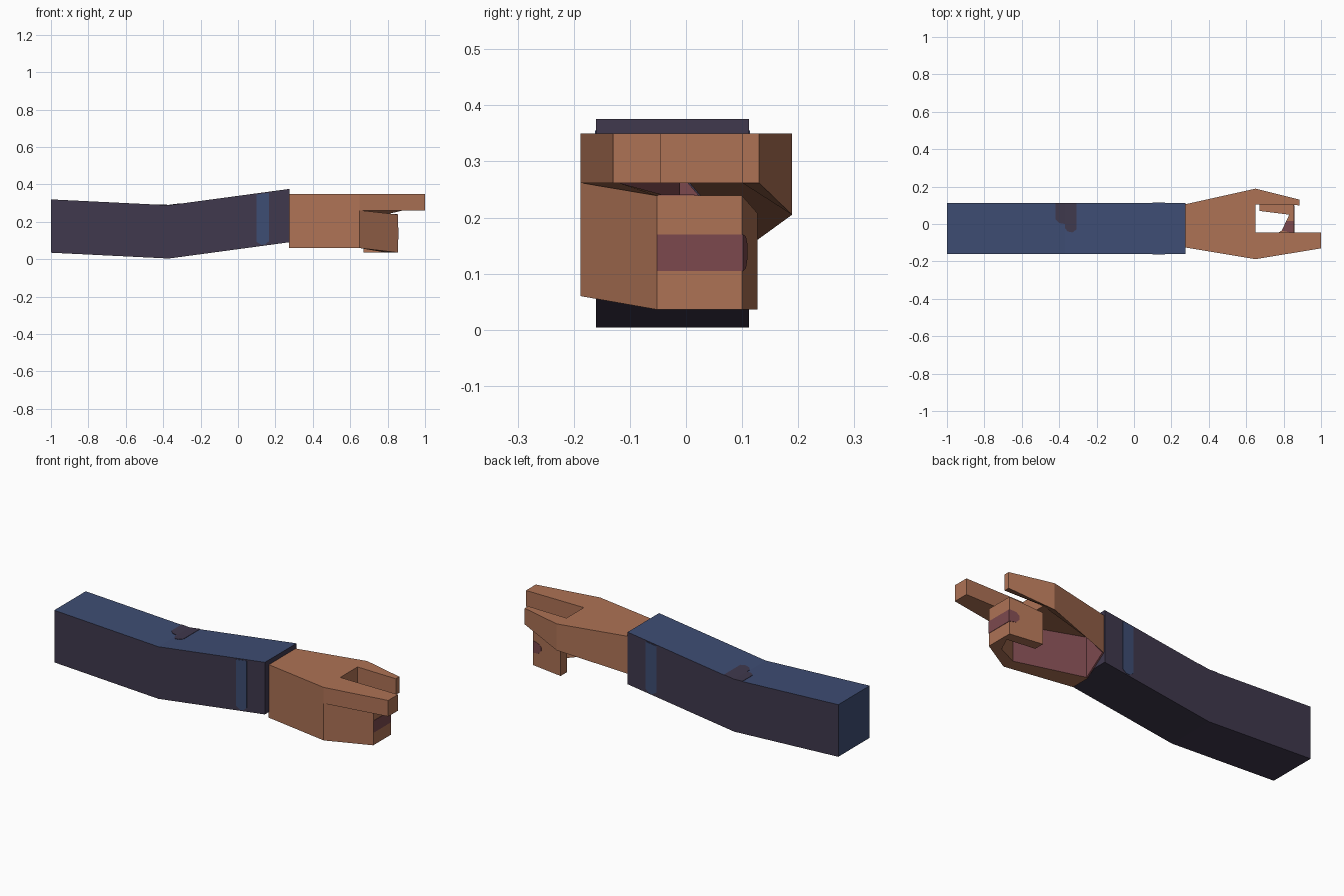
import bpy, bmesh

if "Cube" in bpy.data.objects:
    bpy.data.objects.remove(bpy.data.objects["Cube"])


def material(name, rgb):
    m = bpy.data.materials.new(name)
    m.diffuse_color = (*rgb, 1)
    m.use_nodes = True
    m.node_tree.nodes["Principled BSDF"].inputs["Base Color"].default_value = m.diffuse_color
    return m


SKIN = material("skin", (0.42, 0.168, 0.091))
PALM = material("palm_red", (0.200, 0.066, 0.076))
BLUE = material("sleeve_blue", (0.048, 0.074, 0.172))
PLUM = material("sleeve_plum", (0.050, 0.040, 0.074))


def loft(name, rings, mats, rule=None):
    """Join rings of matching points into a closed solid; rule(face) picks a material."""
    bm = bmesh.new()
    vs = [[bm.verts.new(p) for p in r] for r in rings]
    n = len(rings[0])
    for a, b in zip(vs, vs[1:]):
        for i in range(n):
            j = (i + 1) % n
            bm.faces.new((a[i], a[j], b[j], b[i]))
    bm.faces.new(vs[0][::-1])
    bm.faces.new(vs[-1])
    bmesh.ops.recalc_face_normals(bm, faces=bm.faces[:])
    bm.normal_update()
    if rule:
        for f in bm.faces:
            f.material_index = rule(f)
    me = bpy.data.meshes.new(name)
    bm.to_mesh(me)
    bm.free()
    for m in mats:
        me.materials.append(m)
    ob = bpy.data.objects.new(name, me)
    bpy.context.collection.objects.link(ob)
    return ob


def plate(name, pts, offset, mat):
    """Thin painted patch: points pushed out by a small offset."""
    inner = [tuple(a - b for a, b in zip(p, offset)) for p in pts]
    outer = [tuple(a + b for a, b in zip(p, offset)) for p in pts]
    return loft(name, [inner, outer], [mat])


def prism(name, pts):
    """Finger from plan points (x, y, low z, high z)."""
    return loft(name, [[(x, y, lo) for x, y, lo, hi in pts],
                       [(x, y, hi) for x, y, lo, hi in pts]], [SKIN])


# Sleeve: bent box, blue on top and at the far end, plum elsewhere
Y0, Y1, H = -0.16, 0.112, 0.285
BEND = [(-1, 0.035), (-0.37, 0.004), (0.275, 0.091)]


def sleeve_z(x):
    (xa, za), (xb, zb) = BEND[:2] if x <= -0.37 else BEND[1:]
    return za + (zb - za) * (x - xa) / (xb - xa)


loft("sleeve",
     [[(x, Y0, z), (x, Y1, z), (x, Y1, z + H), (x, Y0, z + H)] for x, z in BEND],
     [PLUM, BLUE],
     lambda f: int(f.normal.z > 0.5 or f.normal.x < -0.9))

# Blue stripes on both sides of the sleeve
for name, y in (("front_stripe", Y0), ("back_stripe", Y1)):
    pts = [(0.10, 0.025), (0.125, 0.006), (0.145, 0.006), (0.165, 0.02),
           (0.165, H - 0.006), (0.10, H - 0.006)]
    plate(name, [(x, y, sleeve_z(x) + h) for x, h in pts], (0, 0.002, 0), BLUE)

# Dark patch on top, split at the bend
patches = {"patch_rear": [(-0.42, Y1), (-0.42, 0.025), (-0.40, 0.005), (-0.37, 0.0), (-0.37, Y1)],
           "patch_front": [(-0.37, Y1), (-0.37, -0.02), (-0.355, -0.04), (-0.33, -0.045),
                           (-0.308, -0.03), (-0.308, Y1)]}
for name, pts in patches.items():
    plate(name, [(x, y, sleeve_z(x) + H) for x, y in pts], (0, 0, 0.002), PLUM)

# Palm: hollow underside with a red inner wall
wrist = [(-0.125, 0.06), (-0.01, 0.06), (-0.01, 0.28), (0.04, 0.222),
         (0.105, 0.144), (0.105, 0.35), (-0.125, 0.35)]
knuckle = [(-0.188, 0.06), (-0.12, 0.06), (-0.12, 0.262), (0.105, 0.262),
           (0.189, 0.205), (0.189, 0.35), (-0.188, 0.35)]


def palm_rule(f):
    c = f.calc_center_median()
    return int(f.normal.y > 0.5 and c.y < 0 and c.z < 0.25)


loft("palm", [[(0.272, y, z) for y, z in wrist], [(0.65, y, z) for y, z in knuckle]],
     [SKIN, PALM], palm_rule)
plate("wrist_web", [(0.279, -0.012, 0.06), (0.279, 0.104, 0.144), (0.279, -0.012, 0.28)],
      (0.004, 0, 0), PALM)

# Straight fingers
prism("index_finger", [(0.65, -0.188, 0.262, 0.35), (1.0, -0.13, 0.262, 0.35),
                       (1.0, -0.045, 0.262, 0.35), (0.65, -0.045, 0.262, 0.35)])
prism("thumb", [(0.65, 0.105, 0.262, 0.35), (0.885, 0.10, 0.262, 0.35),
                (0.885, 0.13, 0.262, 0.35), (0.65, 0.189, 0.205, 0.35)])

# Curled fingers: hook out from the palm wall and back toward the palm
prism("curled_fingers", [(0.65, -0.188, 0.06, 0.262), (0.855, -0.052, 0.036, 0.239),
                         (0.855, 0.10, 0.036, 0.239), (0.67, 0.127, 0.036, 0.208),
                         (0.67, 0.07, 0.036, 0.208), (0.83, 0.05, 0.036, 0.239),
                         (0.79, -0.035, 0.036, 0.239), (0.65, -0.12, 0.06, 0.262)])

# Red marks on the curled fingers
plate("knuckle_mark", [(0.855, -0.052, 0.105), (0.855, 0.10, 0.105),
                       (0.855, 0.10, 0.17), (0.855, -0.052, 0.17)], (0.002, 0, 0), PALM)
plate("side_mark", [(0.855, 0.10, 0.105), (0.82, 0.105, 0.11), (0.80, 0.108, 0.13),
                    (0.80, 0.108, 0.15), (0.82, 0.105, 0.166), (0.855, 0.10, 0.17)],
      (0, 0.002, 0), PALM)
plate("top_mark", [(0.79, -0.035, 0.239), (0.853, -0.05, 0.239), (0.853, 0.015, 0.239),
                   (0.815, 0.015, 0.239)], (0, 0, 0.002), PALM)
